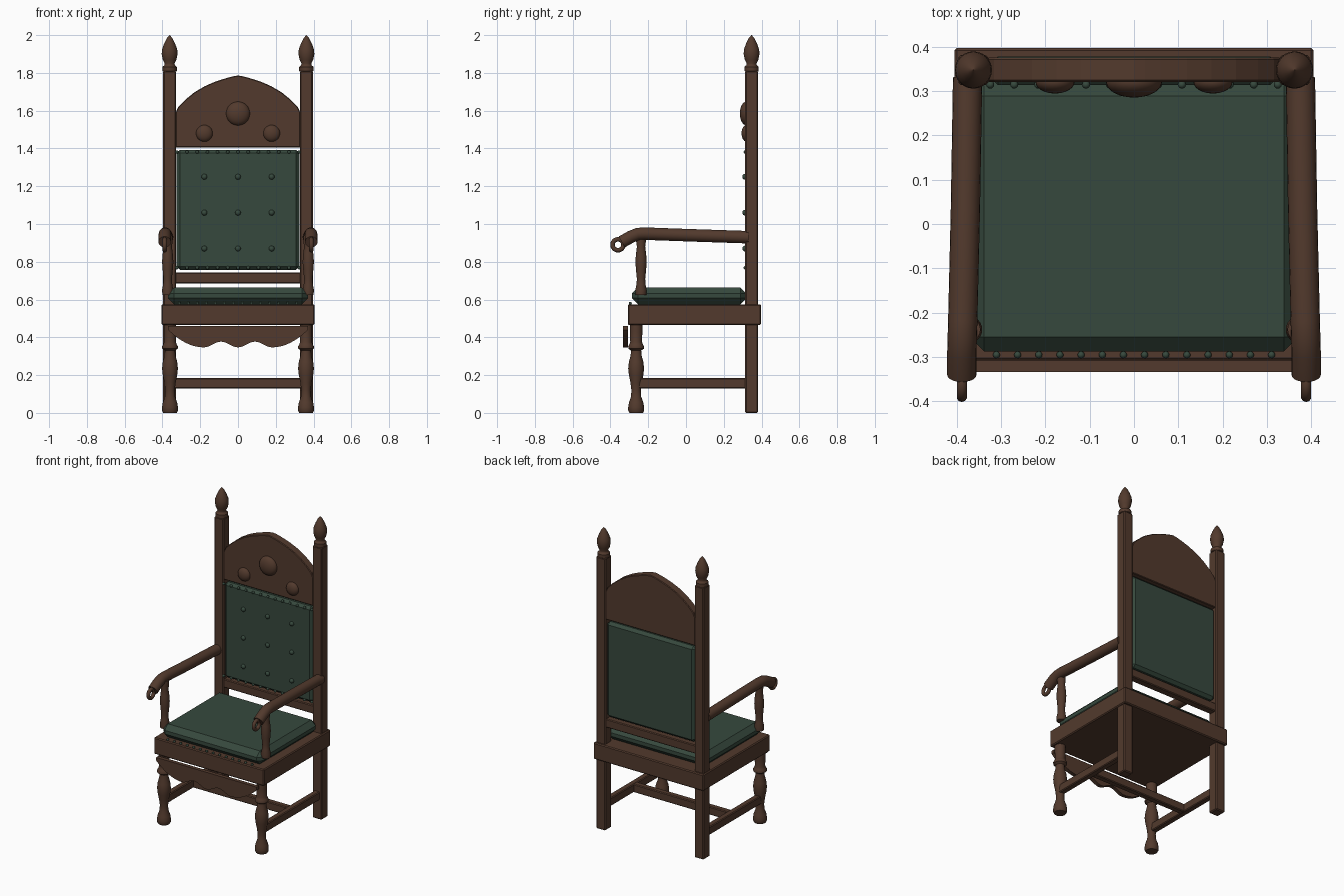
import bpy, bmesh, math
from mathutils import Matrix, Vector

if "Cube" in bpy.data.objects:
    bpy.data.objects.remove(bpy.data.objects["Cube"], do_unlink=True)


def material(name, rgb):
    m = bpy.data.materials.new(name)
    m.use_nodes = True
    m.diffuse_color = (*rgb, 1)
    m.node_tree.nodes["Principled BSDF"].inputs["Base Color"].default_value = (*rgb, 1)
    return m


WOOD = material("dark walnut", (0.085, 0.042, 0.026))
LEATHER = material("green leather", (0.037, 0.066, 0.047))


def finish(name, bm, mat, smooth=False, bevel=0):
    bmesh.ops.recalc_face_normals(bm, faces=bm.faces[:])
    mesh = bpy.data.meshes.new(name)
    bm.to_mesh(mesh)
    bm.free()
    mesh.materials.append(mat)
    ob = bpy.data.objects.new(name, mesh)
    bpy.context.collection.objects.link(ob)
    if bevel:
        mod = ob.modifiers.new("Bevel", "BEVEL")
        mod.width, mod.segments = bevel, 1
    if smooth:
        bpy.ops.object.select_all(action="DESELECT")
        ob.select_set(True)
        bpy.context.view_layer.objects.active = ob
        bpy.ops.object.shade_smooth_by_angle(angle=math.radians(40))
    return ob


def box(name, x, y, z, mat=WOOD, bevel=0.005):
    """Box from (low, high) pairs."""
    bm = bmesh.new()
    size = [b - a for a, b in (x, y, z)]
    mid = [(a + b) / 2 for a, b in (x, y, z)]
    bmesh.ops.create_cube(bm, size=1, matrix=Matrix.Translation(mid) @ Matrix.Diagonal((*size, 1)))
    return finish(name, bm, mat, bevel=bevel)


def rings_to_tube(bm, rings):
    for a, b in zip(rings, rings[1:]):
        for i in range(len(a)):
            j = (i + 1) % len(a)
            bm.faces.new((a[i], a[j], b[j], b[i]))
    bm.faces.new(rings[0])
    bm.faces.new(rings[-1])


def turned(name, x, y, profile, sides=24):
    """Turned part from (radius, height) pairs."""
    bm = bmesh.new()
    angles = [2 * math.pi * i / sides for i in range(sides)]
    rings_to_tube(bm, [[bm.verts.new((x + r * math.cos(a), y + r * math.sin(a), z))
                        for a in angles] for r, z in profile])
    return finish(name, bm, WOOD, smooth=True)


def swept(name, path, radius, sides=20):
    """Round bar along a path lying close to the yz plane."""
    bm = bmesh.new()
    pts = [Vector(p) for p in path]
    rings = []
    for i, p in enumerate(pts):
        t = (pts[min(i + 1, len(pts) - 1)] - pts[max(i - 1, 0)]).normalized()
        u = Vector((1, 0, 0))
        u = (u - t * u.dot(t)).normalized()
        v = t.cross(u)
        rings.append([bm.verts.new(p + radius * (u * math.cos(a) + v * math.sin(a)))
                      for a in (2 * math.pi * k / sides for k in range(sides))])
    rings_to_tube(bm, rings)
    return finish(name, bm, WOOD, smooth=True)


def plate(name, outline, y0, y1, bevel=0):
    """Flat board from an (x, z) outline."""
    bm = bmesh.new()
    face = bm.faces.new([bm.verts.new((x, y0, z)) for x, z in outline])
    made = bmesh.ops.extrude_face_region(bm, geom=[face])["geom"]
    bmesh.ops.translate(bm, vec=(0, y1 - y0, 0),
                        verts=[g for g in made if isinstance(g, bmesh.types.BMVert)])
    return finish(name, bm, WOOD, bevel=bevel)


def studs(name, centres, radius, depth, mat, segments=12):
    """Row of domed studs, flattened along y."""
    bm = bmesh.new()
    for c in centres:
        bmesh.ops.create_uvsphere(bm, u_segments=segments, v_segments=segments // 2 + 2, radius=1,
                                  matrix=Matrix.Translation(c) @ Matrix.Diagonal((radius, depth, radius, 1)))
    return finish(name, bm, mat, smooth=True)


def scroll(name, centre, major, minor, sides=24, tube=10):
    """Ring standing in the yz plane."""
    bm = bmesh.new()
    grid = []
    for i in range(sides):
        a = 2 * math.pi * i / sides
        ring = []
        for k in range(tube):
            b = 2 * math.pi * k / tube
            r = major + minor * math.cos(b)
            ring.append(bm.verts.new(Vector(centre) + Vector((minor * math.sin(b), r * math.cos(a), r * math.sin(a)))))
        grid.append(ring)
    for i in range(sides):
        for k in range(tube):
            n, m = (i + 1) % sides, (k + 1) % tube
            bm.faces.new((grid[i][k], grid[n][k], grid[n][m], grid[i][m]))
    return finish(name, bm, WOOD, smooth=True)


LEG = [(.036, 0), (.042, .012), (.042, .03), (.038, .055), (.027, .085), (.025, .12), (.03, .16),
       (.038, .2), (.042, .235), (.038, .27), (.029, .305), (.027, .33), (.041, .34), (.042, .352),
       (.036, .362), (.031, .375), (.033, .43), (.033, .47)]
ARM_POST = [(.028, .625), (.03, .65), (.024, .68), (.022, .71), (.027, .76), (.03, .8), (.027, .84),
            (.022, .88), (.026, .91), (.026, .94)]
FINIAL = [(.03, 1.805), (.038, 1.81), (.038, 1.832), (.028, 1.84), (.026, 1.85), (.036, 1.87),
          (.042, 1.9), (.04, 1.925), (.029, 1.955), (.014, 1.985), (.001, 2)]

# Parts that repeat on both sides
for side, s in (("right", -1), ("left", 1)):
    px = s * .362
    box(side + "_back_post", (px - .034, px + .034), (.313, .381), (0, 1.81), bevel=.006)
    turned(side + "_finial", px, .347, FINIAL)
    turned(side + "_front_leg", s * .36, -.264, LEG)
    turned(side + "_arm_post", s * .372, -.238, ARM_POST)
    box(side + "_stretcher", (px - .02, px + .02), (-.26, .33), (.13, .185))
    swept(side + "_arm", [(s * .375, .33, .93), (s * .38, .03, .94), (s * .386, -.22, .949),
                          (s * .387, -.255, .947), (s * .388, -.29, .933), (s * .388, -.34, .905)], .033)
    scroll(side + "_arm_scroll", (s * .388, -.36, .89), .029, .012)

# Seat and stretcher
box("cross_stretcher", (-.35, .35), (.02, .06), (.13, .185))
box("seat_frame", (-.405, .405), (-.308, .397), (.465, .575), bevel=.006)
box("seat_cushion", (-.37, .37), (-.287, .32), (.575, .663), LEATHER, bevel=.032)
studs("seat_nails", [(-.31 + .0477 * i, -.295, .58) for i in range(14)], .008, .008, LEATHER)

# Scalloped apron in front of the frame
lower = []
for i in range(75):
    x = -.37 + .01 * i
    if abs(x) < .18:
        z = .362 - .015 * math.cos(2 * math.pi * x / .18)
    else:
        z = .347 + .093 * ((abs(x) - .18) / .19) ** 2
    lower.append((x, z))
plate("apron", lower + [(.37, .46), (-.37, .46)], -.333, -.308)

# Back: rail, padded panel, buttons and nails
box("back_rail", (-.335, .335), (.322, .372), (.685, .742))
box("back_panel", (-.325, .325), (.313, .378), (.757, 1.393), LEATHER, bevel=.018)
studs("back_buttons", [(x, .311, z) for x in (-.178, 0, .178) for z in (.87, 1.06, 1.25)], .015, .013, LEATHER)
studs("back_nails", [(-.324 + .054 * i, .314, z) for i in range(13) for z in (.768, 1.381)], .009, .009, LEATHER)

# Arched crest with three bosses
half = [(.33, 1.405), (.33, 1.59), (.315, 1.622), (.28, 1.657), (.23, 1.698), (.175, 1.73),
        (.12, 1.754), (.06, 1.773), (.025, 1.782)]
plate("crest", half + [(0, 1.786)] + [(-x, z) for x, z in reversed(half)], .32, .375, bevel=.004)
studs("large_boss", [(0, .32, 1.585)], .063, .035, WOOD, 28)
studs("small_bosses", [(x, .32, 1.48) for x in (-.178, .178)], .044, .026, WOOD, 24)
